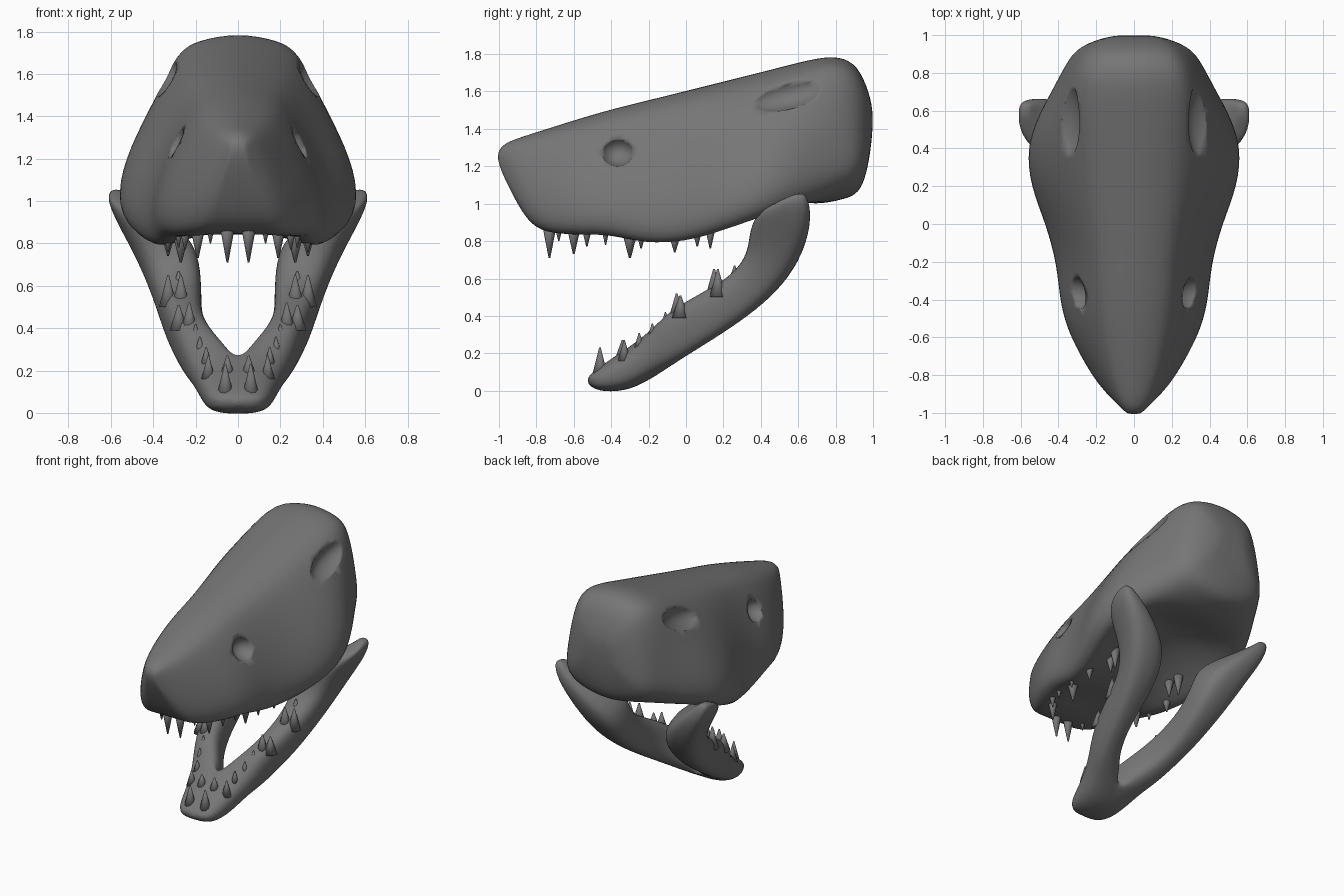
import bpy, bmesh, math
from mathutils import Vector

cube = bpy.data.objects.get("Cube")
if cube:
    bpy.data.objects.remove(cube, do_unlink=True)

bone = bpy.data.materials.new("dark grey bone")
bone.use_nodes = True
GREY = (0.18, 0.18, 0.18, 1)
bone.diffuse_color = GREY
bone.node_tree.nodes["Principled BSDF"].inputs["Base Color"].default_value = GREY


def finish(bm, name):
    bmesh.ops.recalc_face_normals(bm, faces=bm.faces)
    mesh = bpy.data.meshes.new(name)
    bm.to_mesh(mesh)
    bm.free()
    mesh.materials.append(bone)
    obj = bpy.data.objects.new(name, mesh)
    bpy.context.collection.objects.link(obj)
    for p in mesh.polygons:
        p.use_smooth = True
    return obj


def loft(name, rings, closed):
    """Skin a list of half-model sections, then mirror and smooth them."""
    bm = bmesh.new()
    loops = [[bm.verts.new(p) for p in ring] for ring in rings]
    n = len(rings[0])
    for a, b in zip(loops, loops[1:]):
        for i in range(n if closed else n - 1):
            j = (i + 1) % n
            bm.faces.new((a[i], a[j], b[j], b[i]))
    for end in (loops[0], loops[-1]):
        bm.faces.new(end)
    # drop the inner wall on the mirror plane
    wall = [f for f in bm.faces if all(abs(v.co.x) < 1e-4 for v in f.verts)]
    bmesh.ops.delete(bm, geom=wall, context='FACES')
    bmesh.ops.remove_doubles(bm, verts=bm.verts, dist=0.0005)
    obj = finish(bm, name)
    mirror = obj.modifiers.new("mirror", 'MIRROR')
    mirror.use_clip = True
    mirror.merge_threshold = 0.002
    sub = obj.modifiers.new("smooth", 'SUBSURF')
    sub.levels = sub.render_levels = 2
    return obj


# Skull stations: top y, top z, bottom y, bottom z, roof half width, cheek half width, palate arch
skull_stations = [
    (-1.01, 1.265, -1.0, 1.20, .03, .04, 0),
    (-.99, 1.31, -.92, 1.03, .06, .10, 0),
    (-.94, 1.345, -.83, .88, .10, .19, 0),
    (-.80, 1.39, -.72, .84, .15, .27, 0),
    (-.60, 1.455, -.55, .825, .19, .365, .02),
    (-.40, 1.515, -.40, .82, .21, .405, .05),
    (-.20, 1.565, -.22, .76, .23, .42, .10),
    (.00, 1.615, .00, .765, .26, .48, .13),
    (.20, 1.665, .20, .825, .28, .565, .16),
    (.40, 1.715, .40, .895, .29, .585, .16),
    (.56, 1.755, .56, .965, .30, .53, .06),
    (.70, 1.79, .70, 1.02, .30, .45, -.03),
    (.82, 1.80, .82, 1.08, .28, .385, -.07),
    (.92, 1.75, .91, 1.12, .23, .33, -.09),
    (.98, 1.60, .96, 1.19, .16, .24, -.08),
    (1.005, 1.48, .99, 1.30, .08, .13, -.02),
]
rings = []
for yt, zt, yb, zb, wt, w, arch in skull_stations:
    h = zt - zb
    mid = (wt + w) / 2
    section = [(0, 1), (wt * .65, .955), (wt, .88), (mid, .62), (w * .94, .36),
               (w, .13), (w * .86, 0), (w * .55, arch * .6 / h), (0, arch / h)]
    rings.append([(x, yb + (yt - yb) * f, zb + h * f) for x, f in section])
skull = loft("skull", rings, False)


# Eye sockets and temporal openings, sunk into both sides
def socket(name, centre, radii, pitch):
    for side in (-1, 1):
        bm = bmesh.new()
        bmesh.ops.create_uvsphere(bm, u_segments=24, v_segments=14, radius=1)
        cutter = finish(bm, name)
        cutter.location = (centre[0] * side, centre[1], centre[2])
        cutter.scale = radii
        cutter.rotation_euler = (pitch, 0, 0)
        cutter.hide_render = True
        cut = skull.modifiers.new(name, 'BOOLEAN')
        cut.object = cutter
        cut.operation = 'DIFFERENCE'
        cut.solver = 'EXACT'
        cutters.append(cutter)


cutters = []
socket("eye_socket_cutter", (.345, -.37, 1.285), (.125, .095, .085), 0)
socket("temporal_opening_cutter", (.40, .55, 1.60), (.125, .24, .095), .25)

# Apply the cuts so that the helper shapes can go
bpy.context.view_layer.update()
graph = bpy.context.evaluated_depsgraph_get()
cut_mesh = bpy.data.meshes.new_from_object(skull.evaluated_get(graph))
skull.modifiers.clear()
skull.data = cut_mesh
for c in cutters:
    bpy.data.objects.remove(c, do_unlink=True)

# Jaw stations: bottom y, bottom z, top y, top z, inner x, outer x
jaw_stations = [
    (-.515, .02, -.53, .07, 0, .09),
    (-.44, -.01, -.49, .11, 0, .15),
    (-.30, .00, -.39, .18, 0, .18),
    (-.17, .07, -.27, .26, 0, .22),
    (-.08, .13, -.18, .335, .025, .26),
    (.03, .20, -.09, .43, .115, .30),
    (.20, .305, .07, .52, .165, .35),
    (.38, .43, .25, .62, .17, .39),
    (.53, .57, .33, .74, .17, .44),
    (.63, .73, .335, .86, .20, .51),
    (.675, .90, .38, .96, .37, .59),
    (.66, 1.02, .49, 1.01, .51, .62),
    (.63, 1.06, .57, 1.05, .55, .60),
]
rings = []
for yb, zb, yt, zt, xi, xo in jaw_stations:
    ring = []
    for k in range(12):
        a = math.tau * (k + .5) / 12
        u = math.copysign(abs(math.cos(a)) ** .7, math.cos(a)) * .5 + .5
        v = math.copysign(abs(math.sin(a)) ** .7, math.sin(a)) * .5 + .5
        # on the fused chin the inner side is flattened against the centre
        x = max(0, xo * (2 * u - 1)) if xi == 0 else xi + (xo - xi) * u
        ring.append((x, yb + (yt - yb) * v, zb + (zt - zb) * v))
    rings.append(ring)
loft("lower_jaw", rings, True)


# Teeth: root position, length, radius
def teeth(name, specs, direction):
    bm = bmesh.new()
    axis = Vector(direction).normalized()
    turn = axis.to_track_quat('Z', 'Y').to_matrix().to_4x4()
    for x, y, z, length, radius in specs:
        for side in (-1, 1):
            made = bmesh.ops.create_cone(bm, cap_ends=True, segments=10, radius1=radius,
                                         radius2=radius * .1, depth=length)["verts"]
            bmesh.ops.transform(bm, matrix=turn, verts=made)
            bmesh.ops.translate(bm, verts=made,
                                vec=Vector((x * side, y, z)) + axis * length * .5)
    return finish(bm, name)


teeth("upper_teeth", [
    (.05, -.73, .92, .21, .045), (.19, -.60, .91, .18, .045), (.13, -.68, .91, .11, .03),
    (.25, -.53, .90, .13, .035), (.28, -.43, .90, .12, .03), (.27, -.30, .90, .19, .055),
    (.33, -.24, .88, .12, .035), (.33, -.06, .86, .12, .04), (.25, .06, .89, .12, .035),
    (.27, .13, .90, .14, .035)], (0, 0, -1))
teeth("lower_teeth", [
    (.06, -.46, .07, .16, .045), (.05, -.34, .17, .10, .04), (.14, -.33, .16, .11, .035),
    (.15, -.25, .22, .09, .03), (.18, -.18, .27, .09, .03), (.20, -.11, .33, .09, .03),
    (.23, -.05, .38, .14, .045), (.28, -.03, .39, .12, .045), (.27, .15, .49, .16, .05),
    (.33, .17, .50, .15, .045), (.28, .26, .58, .09, .035), (.27, .33, .66, .09, .04)],
    (0, 0, 1))
